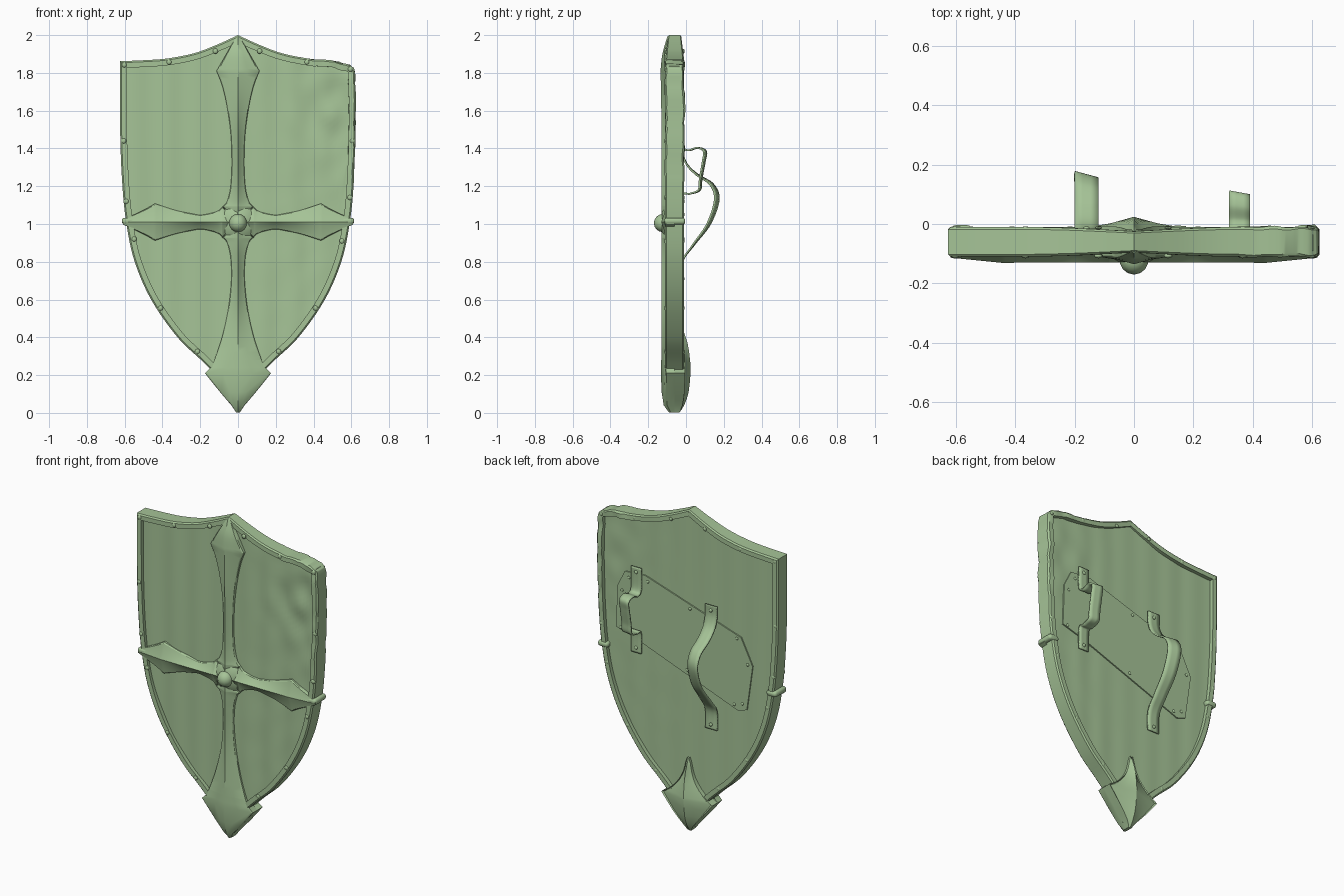
import bpy, bmesh, math
from mathutils import Vector, noise

if "Cube" in bpy.data.objects:
    bpy.data.objects.remove(bpy.data.objects["Cube"])

# Single sage green colour for the whole shield
green = bpy.data.materials.new("sage_green")
green.diffuse_color = (.38, .55, .31, 1)
green.use_nodes = True
green.node_tree.nodes["Principled BSDF"].inputs["Base Color"].default_value = green.diffuse_color


def make(name, bm, bevel=0):
    bmesh.ops.remove_doubles(bm, verts=bm.verts, dist=0.0002)
    bmesh.ops.recalc_face_normals(bm, faces=bm.faces)
    me = bpy.data.meshes.new(name)
    bm.to_mesh(me)
    bm.free()
    me.materials.append(green)
    ob = bpy.data.objects.new(name, me)
    bpy.context.collection.objects.link(ob)
    if bevel:
        m = ob.modifiers.new("bevel", 'BEVEL')
        m.width, m.segments = bevel, 3
    bpy.ops.object.select_all(action='DESELECT')
    ob.select_set(True)
    bpy.context.view_layer.objects.active = ob
    bpy.ops.object.shade_smooth_by_angle(angle=math.radians(30))
    return ob


def spline(pts, n=8):
    # Catmull-Rom curve through points of any dimension
    p = [pts[0]] + list(pts) + [pts[-1]]
    out = []
    for i in range(1, len(p) - 2):
        for k in range(n):
            t = k / n
            out.append(tuple(0.5 * (2 * b + (c - a) * t + (2 * a - 5 * b + 4 * c - d) * t * t
                                    + (3 * b - a - 3 * c + d) * t ** 3)
                             for a, b, c, d in zip(*p[i - 1:i + 3])))
    return out + [tuple(pts[-1])]


def loft(bm, rings, closed_path=False, closed_ring=False):
    rows = [[bm.verts.new(v) for v in r] for r in rings]
    m = len(rows[0])
    for i in range(len(rows) - (0 if closed_path else 1)):
        a, b = rows[i], rows[(i + 1) % len(rows)]
        for j in range(m - (0 if closed_ring else 1)):
            k = (j + 1) % m
            bm.faces.new((a[j], a[k], b[k], b[j]))
    return rows


def interp(poly, x):
    for (x0, z0), (x1, z1) in zip(poly, poly[1:]):
        if x0 <= x <= x1:
            return z0 + (z1 - z0) * (x - x0) / max(x1 - x0, 1e-6)
    return poly[-1][1]


# Shield outline: clean left half, battered rounded corner on the right
top = [(-.625, 1.862), (-.5, 1.867), (-.37, 1.877), (-.23, 1.905), (-.11, 1.95), (0, 2.0)]
side = [(0, .08), (-.18, .265), (-.32, .4), (-.46, .6), (-.55, .81), (-.595, 1.03),
        (-.615, 1.25), (-.624, 1.5), (-.625, 1.862)]
top_l, side_l = spline(top), spline(side)
right = [(-x, z) for x, z in reversed(top[1:])] + [(.56, 1.852), (.605, 1.835), (.622, 1.78)]
right += [(-x, z) for x, z in reversed(side[:-1])]
outline = top_l[:-1] + spline(right)[:-1] + side_l[:-1]


def dent(x, z):
    # strength of the battle damage near the right upper corner
    return max(0, min(1, (x - .25) / .3)) * max(0, min(1, (z - 1.1) / .4))


# Metal rim swept around the outline
rim_section = [(0.008, -.11), (0, -.102), (0, -.018), (.008, -.01), (.036, -.01), (.036, -.11)]
bm = bmesh.new()
rings = []
N = len(outline)
for i, p in enumerate(outline):
    p, a, b = Vector(p), Vector(outline[i - 1]), Vector(outline[(i + 1) % N])
    d0, d1 = (p - a).normalized(), (b - p).normalized()
    t = (d0 + d1).normalized()
    inward = Vector((t.y, -t.x)) / max(.5, t.dot(d0))
    f = 1 - .3 * max(0, (p.y - 1.88) / .12)
    ring = []
    for s, y in rim_section:
        q = p + inward * s
        w = noise.noise(Vector((q.x * 14, y * 20, q.y * 14))) * .012 * dent(*p)
        ring.append((q.x + inward.x * abs(w), -.06 + (y + .06) * f + w, q.y + inward.y * abs(w)))
    rings.append(ring)
loft(bm, rings, True, True)
make("rim", bm)

# Wooden panel with gentle plank waves and dents
bm = bmesh.new()
rings = []
low = list(reversed(side_l))
NX, NZ = 64, 36
for i in range(NX + 1):
    u = -.62 + 1.24 * i / NX
    z1 = interp(top_l, -abs(u)) - .015 - (.012 if u > .57 else 0)
    z0 = interp(low, -abs(u)) + .02
    x = u * .97
    front, back = [], []
    for k in range(NZ + 1):
        z = z0 + (z1 - z0) * k / NZ
        w = .0025 * math.sin(x * 38) + .003 * noise.noise(Vector((x * 9, 0, z * 1.2)))
        w += .012 * noise.noise(Vector((x * 9, 5, z * 7))) * max(0, min(1, x * 4)) * (.3 + dent(x, z))
        front.append((x, -.088 + w, z))
        back.append((x, -.034 + w * .4, z))
    rings.append(front + back[::-1])
rows = loft(bm, rings, False, True)
bm.faces.new(rows[0])
bm.faces.new(rows[-1])
make("panel", bm)


def blade(name, stations, axis, sign=-1, smooth=5):
    # ridged strip; station = distance, half width, edge depth, ridge depth
    bm = bmesh.new()
    side_v = Vector((abs(axis[2]), 0, abs(axis[0])))
    # curved flanks on both sides of a sharp corner at the widest station
    c = max(range(len(stations)), key=lambda i: stations[i][1])
    path = stations[:1] + spline(stations[1:c + 1], smooth)[:-1] + spline(stations[c:], smooth)
    rings = []
    for t, w, e, r in path:
        o = Vector((0, 0, 1.01)) + Vector(axis) * t
        half = [(1, .06), (1, e - .006), (.93, e), (.45, e + (r - e) * .4), (0, r)]
        full = half + [(-s, y) for s, y in reversed(half[:-1])]
        rings.append([o + side_v * s * w + Vector((0, sign * y, 0)) for s, y in full])
    rows = loft(bm, rings)
    bm.faces.new(rows[-1])
    make(name, bm)


# Four arms of the cross, meeting on diagonal mitres
hub = [(0, .001, .1, .129), (.082, .082, .1, .129), (.105, .06, .1, .13), (.15, .046, .1, .13),
       (.2, .038, .1, .13)]
blade("cross_top", hub + [(.3, .033, .1, .13), (.45, .037, .1, .13), (.6, .056, .103, .131),
      (.72, .083, .108, .133), (.8, .114, .112, .135), (.89, .062, .113, .125),
      (.985, .008, .092, .098)], (0, 0, 1))
blade("cross_bottom", hub + [(.3, .035, .1, .13), (.45, .05, .1, .13), (.6, .082, .105, .13),
      (.73, .125, .112, .131)], (0, 0, -1))
for s, n in ((-1, "left"), (1, "right")):
    blade("cross_" + n, hub + [(.25, .046, .1, .13), (.32, .06, .1, .13), (.38, .078, .102, .13),
          (.44, .098, .106, .131), (.5, .064, .108, .125), (.61, .012, .11, .114)], (s, 0, 0))
    # clip wrapping the arm tip around the rim
    bm = bmesh.new()
    bmesh.ops.create_cube(bm, size=1)
    for v in bm.verts:
        v.co = Vector((s * .58, -.06, 1.015)) + Vector((v.co.x * .07, v.co.y * .112, v.co.z * .036))
    make("rim_clip_" + n, bm, .015)

# Bottom point, front and back halves
blade("point_front", [(.73, .125, .112, .131), (.77, .145, .112, .132), (.8, .175, .11, .133),
      (.9, .095, .106, .129), (.97, .035, .1, .118), (1.008, .01, .08, .09)], (0, 0, -1), smooth=1)
blade("point_back", [(.55, .006, .025, .03), (.58, .016, .025, .012), (.64, .03, .022, -.008),
      (.7, .06, .015, -.018), (.76, .115, .012, -.024), (.8, .175, .012, -.024),
      (.9, .095, .014, -.014), (.97, .035, .025, .01), (1.008, .01, .04, .035)],
      (0, 0, -1), smooth=2)

# Hub disc filling the mitres under the boss
bm = bmesh.new()
prof = [(.095, -.06), (.095, -.1), (.085, -.106), (.05, -.128), (.001, -.13)]
loft(bm, [[(r * math.cos(a), y, 1.01 + r * math.sin(a)) for r, y in prof]
          for a in (math.tau * k / 32 for k in range(32))], True)
make("hub", bm)


def dome(name, places, r, flat=.7):
    bm = bmesh.new()
    for x, y, z in places:
        res = bmesh.ops.create_uvsphere(bm, u_segments=14, v_segments=8, radius=r)
        for v in res['verts']:
            v.co = Vector((x, y, z)) + Vector((v.co.x, v.co.y * flat, v.co.z))
    make(name, bm)


# Centre boss and rivets
dome("boss", [(0, -.122, 1.005)], .048, 1.0)
rim_rivets = [(-.602, 1.842), (-.365, 1.857), (-.12, 1.915), (.115, 1.915), (.365, 1.857),
              (.595, 1.82), (-.605, 1.44), (.605, 1.44), (-.592, 1.12), (.592, 1.14),
              (-.55, .92), (.55, .91), (-.41, .555), (.41, .555), (-.215, .325), (.215, .325)]
dome("front_rivets", [(x, -.107, z) for x, z in rim_rivets], .014, .6)
dome("back_rivets", [(x, -.013, z) for x, z in rim_rivets], .012, .45)

# Arm pad plate on the back
plate = [(.44, 1.50), (.3, 1.51), (-.36, 1.30), (-.44, 1.14), (-.40, .86), (-.34, .84),
         (.36, 1.10), (.5, 1.14), (.49, 1.40)]
bm = bmesh.new()
face = bm.faces.new([bm.verts.new((x, -.034, z)) for x, z in plate])
ext = bmesh.ops.extrude_face_region(bm, geom=[face])
for v in ext['geom']:
    if isinstance(v, bmesh.types.BMVert):
        v.co.y = -.026
make("arm_pad", bm)
cx, cz = .03, 1.17
studs = [(cx + (x - cx) * .93, cz + (z - cz) * .9) for x, z in plate]
studs += [(-.01, 1.385), (.01, 1.0)]
dome("pad_rivets", [(x, -.026, z) for x, z in studs], .009)


def strap(name, x0, width, path):
    bm = bmesh.new()
    rings = []
    for y, z in spline(path):
        tilt = .25 * max(0, (y + .02) / .17)
        rings.append([(x0 + d * width, y - d * width * tilt, z) for d in (-.5, -.17, .17, .5)])
    loft(bm, rings)
    ob = make(name, bm)
    m = ob.modifiers.new("thickness", 'SOLIDIFY')
    m.thickness, m.offset = .009, 0
    ends = [path[0][1] - .03, path[-1][1] + .03]
    dome(name + "_rivets", [(x0, -.015, z) for z in ends], .011)


# Forearm strap and hand grip
strap("forearm_strap", -.16, .08, [(-.019, 1.45), (-.019, 1.38), (.005, 1.315), (.06, 1.26),
      (.135, 1.21), (.163, 1.13), (.12, 1.0), (.04, .89), (-.019, .8), (-.022, .68)])
strap("hand_grip", .355, .07, [(-.019, 1.55), (-.019, 1.42), (.01, 1.39), (.06, 1.403),
      (.1, 1.385), (.094, 1.33), (.078, 1.24), (.07, 1.18), (.02, 1.16), (-.017, 1.15), (-.019, 1.02)])
